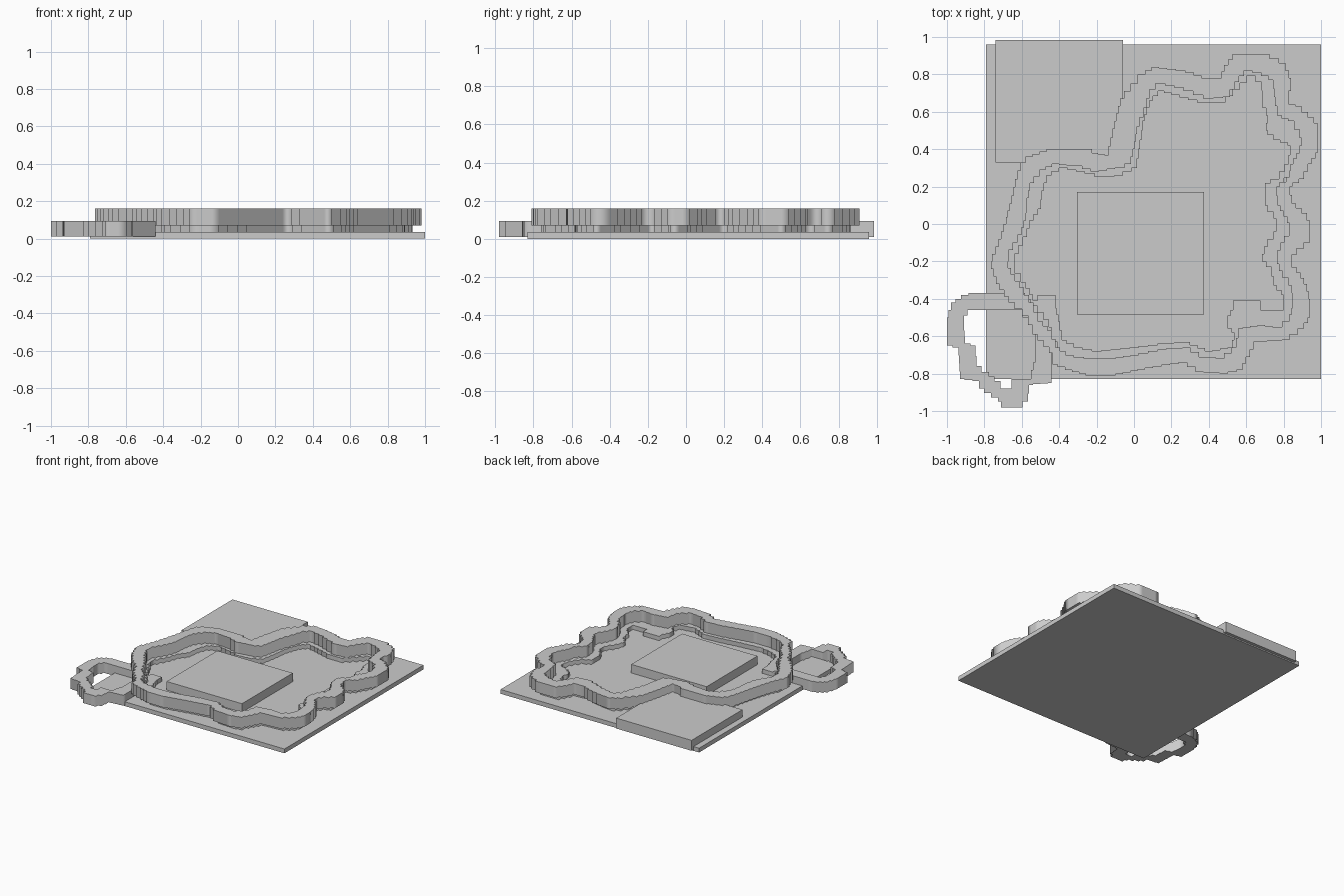
import bpy
from mathutils import Vector

if "Cube" in bpy.data.objects:
    bpy.data.objects.remove(bpy.data.objects["Cube"])

# Outlines, in hundredths of a unit, all clockwise
WALL_OUTER = [(-60,33),(-56,36),(-45,40),(-24,40),(-21,38),(-14,37),(-11,51),(-7,67),(0,75),(4,80),
    (11,84),(20,83),(30,81),(38,78),(46,78),(49,85),(54,91),(70,91),(80,86),(84,78),(84,71),(81,65),
    (88,63),(98,54),(98,38),(94,32),(90,24),(83,20),(85,11),(91,6),(94,2),(94,-10),(88,-13),(83,-20),
    (88,-26),(92,-32),(94,-40),(94,-50),(90,-56),(81,-62),(65,-63),(61,-71),(57,-78),(48,-80),(35,-79),
    (26,-74),(8,-77),(-12,-81),(-24,-81),(-35,-78),(-43,-75),(-44,-69),(-53,-59),(-58,-49),(-66,-42),
    (-73,-32),(-77,-20),(-73,-12),(-69,0),(-66,11),(-63,24)]
WALL_INNER = [(-68,-20),(-66,-14),(-61,-6),(-58,2),(-57,14),(-55,22),(-49,29),(-42,32),(-30,31),(-21,28),
    (-8,30),(-2,32),(0,40),(2,52),(6,62),(9,72),(14,75),(24,73),(34,69),(40,67),(50,68),(55,76),(60,82),
    (66,81),(74,77),(75,68),(77,58),(84,55),(90,46),(88,38),(84,32),(83,25),(76,20),(77,10),(81,4),
    (84,-3),(79,-10),(76,-18),(78,-25),(84,-33),(85,-45),(82,-52),(76,-55),(68,-54),(56,-56),(54,-66),
    (46,-72),(37,-71),(28,-66),(15,-67),(0,-70),(-12,-72),(-24,-72),(-35,-70),(-41,-66),(-45,-57),
    (-50,-52),(-55,-42),(-60,-34),(-65,-27)]
FOOT_INNER = [(-65,-22),(-63,-16),(-58,-7),(-55,2),(-50,8),(-49,18),(-46,26),(-38,30),(-24,27),(-18,25),
    (-8,26),(1,30),(3,40),(5,55),(9,66),(14,71),(22,69),(36,65),(47,65),(55,72),(62,79),(68,76),(69,62),
    (72,58),(70,50),(76,45),(84,42),(82,32),(76,24),(70,22),(70,10),(76,3),(76,-4),(70,-12),(68,-20),
    (73,-23),(75,-33),(80,-38),(80,-46),(69,-46),(66,-41),(53,-41),(53,-46),(50,-49),(50,-56),(54,-58),
    (52,-66),(40,-68),(28,-63),(15,-64),(0,-66),(-20,-68),(-30,-66),(-38,-62),(-40,-52),(-42,-45),
    (-42,-38),(-50,-38),(-53,-41),(-59,-31)]
LOOP_OUTER = [(-100,-65),(-100,-50),(-97,-42),(-91,-38),(-86,-37),(-60,-37),(-50,-47),(-44,-55),(-44,-85),
    (-56,-86),(-57,-95),(-62,-98),(-71,-98),(-71,-95),(-82,-88),(-84,-84),(-93,-83),(-94,-66)]
LOOP_INNER = [(-91,-57),(-91,-49),(-87,-46),(-62,-46),(-57,-50),(-53,-56),(-53,-74),(-55,-78),(-55,-83),
    (-65,-83),(-66,-88),(-70,-88),(-73,-84),(-79,-79),(-84,-76),(-85,-65),(-90,-64)]


def inset(points, d):
    """Move a clockwise outline inwards by d hundredths."""
    out = []
    for i, p in enumerate(points):
        t = (Vector(points[(i + 1) % len(points)]) - Vector(points[i - 1])).normalized()
        out.append((p[0] + t.y * d, p[1] - t.x * d))
    return out


def stairs(points, step=4.5):
    """Turn an outline into small axis-aligned steps."""
    out = []
    for i, p in enumerate(points):
        a, b = Vector(p), Vector(points[(i + 1) % len(points)])
        d = b - a
        n = max(1, round(d.length / step))
        for k in range(n):
            s, e = a + d * k / n, a + d * (k + 1) / n
            mx = (s.x + e.x) / 2
            for q in ((mx, s.y), (mx, e.y)):
                if not out or (Vector(q) - Vector(out[-1])).length > 0.05:
                    out.append(q)
    return out


def stepped_ring(name, outer, inner, z0, z1):
    cu = bpy.data.curves.new(name, 'CURVE')
    cu.dimensions = '2D'
    cu.fill_mode = 'BOTH'
    cu.extrude = (z1 - z0) / 2
    for outline in (outer, inner):
        pts = stairs(outline)
        sp = cu.splines.new('POLY')
        sp.points.add(len(pts) - 1)
        for v, (x, y) in zip(sp.points, pts):
            v.co = (x / 100, y / 100, 0, 1)
        sp.use_cyclic_u = True
    ob = bpy.data.objects.new(name, cu)
    ob.location.z = (z0 + z1) / 2
    bpy.context.collection.objects.link(ob)
    bpy.ops.object.select_all(action='DESELECT')
    ob.select_set(True)
    bpy.context.view_layer.objects.active = ob
    bpy.ops.object.convert(target='MESH')


def box(name, x0, x1, y0, y1, z0, z1):
    bpy.ops.mesh.primitive_cube_add(size=1, location=((x0 + x1) / 2, (y0 + y1) / 2, (z0 + z1) / 2))
    ob = bpy.context.object
    ob.name = name
    ob.scale = (x1 - x0, y1 - y0, z1 - z0)


# Ground plate and flat blocks
box("base_plate", -0.79, 1.0, -0.83, 0.96, 0, 0.035)
box("corner_block", -0.74, -0.06, 0.33, 0.985, 0.01, 0.095)
box("centre_block", -0.305, 0.375, -0.485, 0.17, 0.03, 0.105)
# Winding wall on its narrower footing, and the small side loop
stepped_ring("wall_footing", inset(WALL_OUTER, 5), FOOT_INNER, 0.035, 0.07)
stepped_ring("wall", WALL_OUTER, WALL_INNER, 0.07, 0.16)
stepped_ring("side_loop", LOOP_OUTER, LOOP_INNER, 0.01, 0.095)
